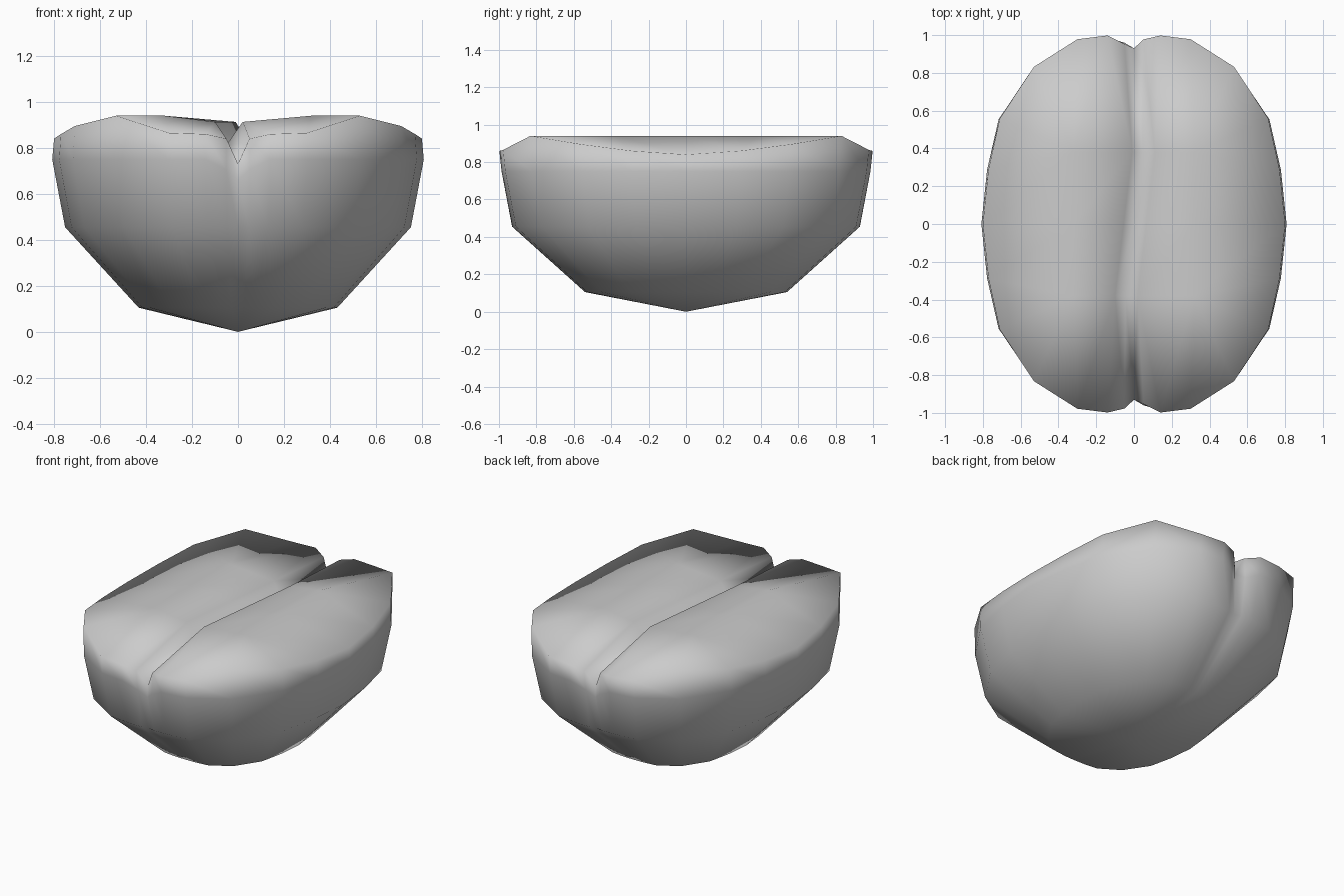
import bpy, bmesh

if "Cube" in bpy.data.objects:
    bpy.data.objects.remove(bpy.data.objects["Cube"])

bm = bmesh.new()


def vert(x, y, z):
    return bm.verts.new((x, y, z))


def face(*vs):
    unique = list(dict.fromkeys(vs))
    if len(unique) > 2:
        bm.faces.new(unique)


def end_row(s):
    # Notched end of the rim: (crest, shoulder, lip, floor, lip, shoulder, crest)
    return [vert(-0.30, s * 0.978, 0.865), vert(-0.14, s * 0.998, 0.86),
            vert(-0.05, s * (0.965 - s * 0.012), 0.84), vert(0, s * 0.93, 0.73),
            vert(0.05, s * (0.965 + s * 0.012), 0.84), vert(0.14, s * 0.998, 0.86),
            vert(0.30, s * 0.978, 0.865)]


def inner_row(y, shift, floor_z):
    # Crest of each lobe and the lips and floor of the crease
    left, right = vert(shift - 0.055, y, 0.913), vert(shift + 0.065, y, 0.913)
    return [vert(-0.32, y, 0.94), left, left, vert(shift, y, floor_z),
            right, right, vert(0.32, y, 0.94)]


# The crease bends left in front and right at the back
front, back = end_row(-1), end_row(1)
bend_f, middle, bend_b = [inner_row(y, s, 0.82) for y, s in
                          [(-0.38, -0.045), (0, 0), (0.38, 0.045)]]
inner = [front, bend_f, bend_f, bend_f, middle, bend_b, bend_b, bend_b, back]

# Side rim: high at the corners, low at the middle
half = [(0.53, 0.832, 0.94), (0.71, 0.56, 0.895), (0.77, 0.29, 0.86)]
side = [(x, -y, z) for x, y, z in half] + [(0.80, 0, 0.84)] + half[::-1]
rim_r = [vert(x, y, z) for x, y, z in side]
rim_l = [vert(-x, y, z) for x, y, z in side]

# Two lobes and the crease between them
left = [front[0]] + rim_l + [back[0]]
right = [front[-1]] + rim_r + [back[-1]]
rows = [[l] + mid + [r] for l, mid, r in zip(left, inner, right)]
for a, b in zip(rows, rows[1:]):
    for i in range(8):
        face(a[i], a[i + 1], b[i + 1], b[i])

# Rounded underside: rings following the rim down to the bottom point
rim = front + rim_r + back[::-1] + rim_l[::-1]
plan = [v.co.copy() for v in rim]
n = len(rim)
prev = rim
for sx, sy, z, notch_y, notch_z in [(1.01, 0.988, 0.75, 0.93, 0.66),
                                    (0.94, 0.93, 0.455, 0.92, 0.455),
                                    (0.54, 0.54, 0.105, 0.54, 0.105)]:
    ring = []
    for p in plan:
        s = 1 if p.y > 0 else -1
        if abs(p.x) < 1e-4 and abs(p.y) > 0.5:
            ring.append(vert(0, notch_y * s, notch_z))
        elif abs(p.x) < 0.1:
            ring.append(vert(p.x * sx, (notch_y + 0.03 * sy) * s if z > 0.7 else sy * s,
                             (z + notch_z) / 2))
        else:
            ring.append(vert(p.x * sx, p.y * sy, z))
    for i in range(n):
        j = (i + 1) % n
        face(prev[i], ring[i], ring[j], prev[j])
    prev = ring
tip = vert(0, 0, 0)
for i in range(n):
    face(prev[i], tip, prev[(i + 1) % n])

bmesh.ops.recalc_face_normals(bm, faces=bm.faces)
for f in bm.faces:
    f.smooth = True
mesh = bpy.data.meshes.new("bean_half")
bm.to_mesh(mesh)
bm.free()
bpy.context.collection.objects.link(bpy.data.objects.new("bean_half", mesh))
